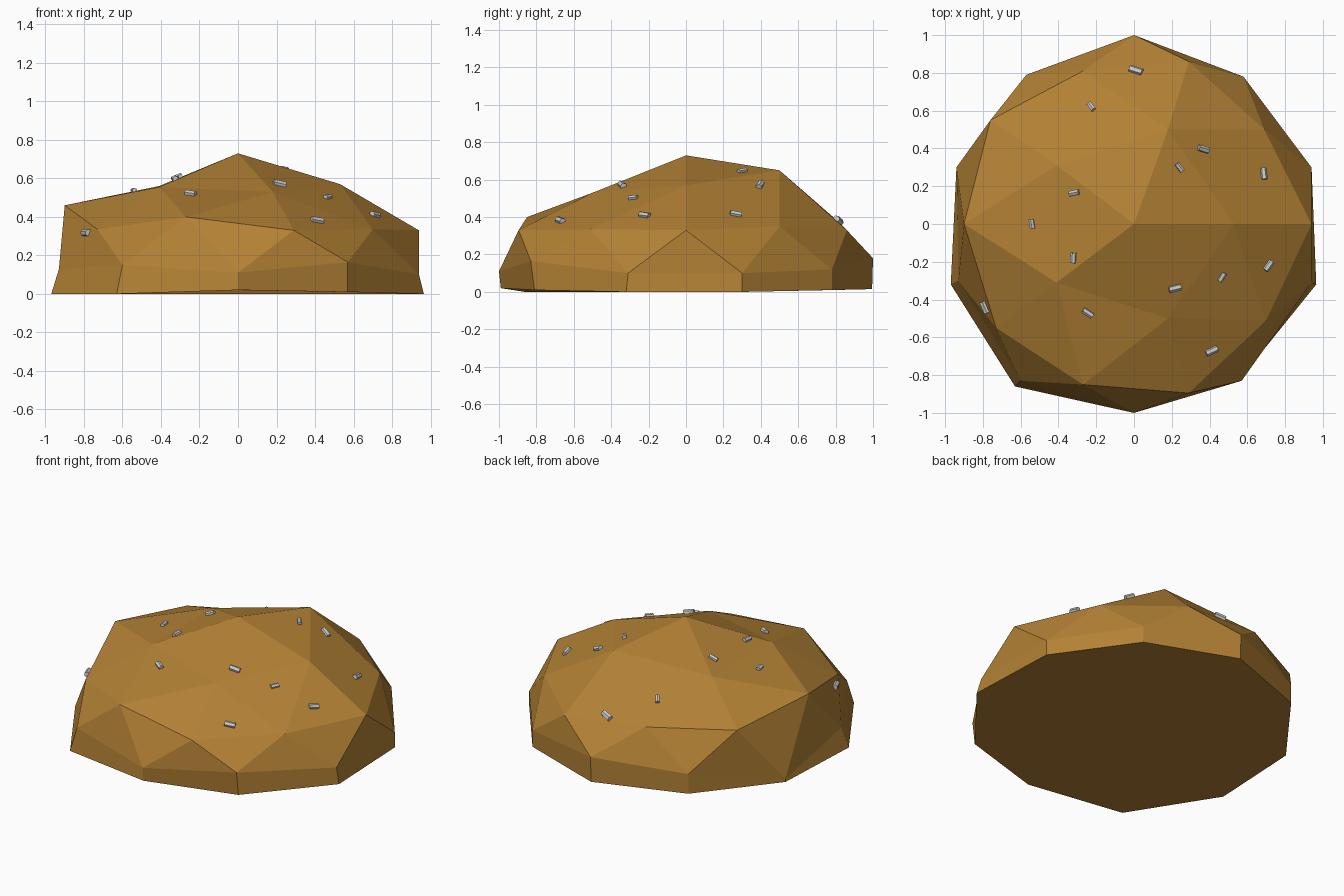
import bpy, bmesh, math
from mathutils import Vector, Matrix
from mathutils.bvhtree import BVHTree

if "Cube" in bpy.data.objects:
    bpy.data.objects.remove(bpy.data.objects["Cube"])

# Mound control points: summit, inner ring, shoulder ring, equator
UPPER = [(0, 0, .73),
         (.53, 0, .57), (.18, .5, .65), (-.41, .31, .56), (-.41, -.31, .555), (.18, -.5, .53),
         (.94, 0, .33), (.69, .5, .35), (.29, .86, .33), (-.27, .81, .38), (-.76, .55, .39),
         (-.9, 0, .46), (-.73, -.55, .335), (-.27, -.85, .40), (.29, -.895, .33), (.70, -.51, .335),
         (.94, .3, .1), (.58, .78, .12), (0, 1, .18), (-.57, .79, .14), (-.94, .3, .02),
         (-.93, -.3, .13), (-.6, -.83, .15), (0, -1, .11), (.57, -.83, .165), (.94, -.31, .1)]
BASE = [(.94, .3, 0), (.58, .78, .01), (0, .995, .015), (-.57, .79, .01), (-.94, .3, 0),
        (-.97, -.32, 0), (-.63, -.86, 0), (0, -.99, .02), (.57, -.81, .01), (.965, -.32, 0)]


def snap(v, points):
    v.co = min(points, key=lambda p: (p[0] - v.co.x) ** 2 + (p[1] - v.co.y) ** 2)


def link(bm, name, mat=None):
    me = bpy.data.meshes.new(name)
    bm.to_mesh(me)
    ob = bpy.data.objects.new(name, me)
    bpy.context.collection.objects.link(ob)
    if mat:
        me.materials.append(mat)
    return ob


# Earth mound: upper half of an icosphere, reshaped, with a low skirt and flat bottom
earth = bpy.data.materials.new("earth")
earth.diffuse_color = (.45, .22, .035, 1)
earth.use_nodes = True
earth.node_tree.nodes["Principled BSDF"].inputs["Base Color"].default_value = earth.diffuse_color
bm = bmesh.new()
bmesh.ops.create_icosphere(bm, subdivisions=2, radius=1)
bmesh.ops.delete(bm, geom=[v for v in bm.verts if v.co.z < -.05], context='VERTS')
for v in bm.verts:
    snap(v, UPPER)
rim = [e for e in bm.edges if e.is_boundary]
out = bmesh.ops.extrude_edge_only(bm, edges=rim)["geom"]
for v in (g for g in out if isinstance(g, bmesh.types.BMVert)):
    snap(v, BASE)
bottom = [e for e in bm.edges if e.is_boundary]
bmesh.ops.holes_fill(bm, edges=bottom, sides=0)
bmesh.ops.recalc_face_normals(bm, faces=bm.faces)
tree = BVHTree.FromBMesh(bm)
link(bm, "mound", earth)
bm.free()

# Pebbles: x, y, heading in degrees, length
PEBBLES = [(.01, .81, -30, .07), (-.225, .62, -55, .05), (.24, .3, -50, .05), (.365, .395, -8, .06),
           (.685, .265, 90, .06), (-.315, .165, 10, .055), (-.54, 0, 100, .05), (-.32, -.18, 85, .055),
           (-.785, -.44, 115, .065), (-.245, -.47, -35, .06), (.215, -.34, 10, .065),
           (.465, -.28, 60, .05), (.71, -.22, 50, .06), (.41, -.67, 20, .065)]
for i, (x, y, deg, length) in enumerate(PEBBLES):
    hit, n, _, _ = tree.ray_cast(Vector((x, y, 2)), Vector((0, 0, -1)))
    a = math.radians(deg)
    along = Vector((math.cos(a), math.sin(a), 0))
    along = (along - n * along.dot(n)).normalized()
    rot = Matrix((n.cross(along), n, along)).transposed().to_4x4()
    bm = bmesh.new()
    r = length * .29
    bmesh.ops.create_cone(bm, cap_ends=True, segments=6, radius1=r, radius2=r, depth=length)
    ob = link(bm, f"pebble_{i + 1}")
    ob.matrix_world = Matrix.Translation(hit + n * .005) @ rot
    bm.free()
